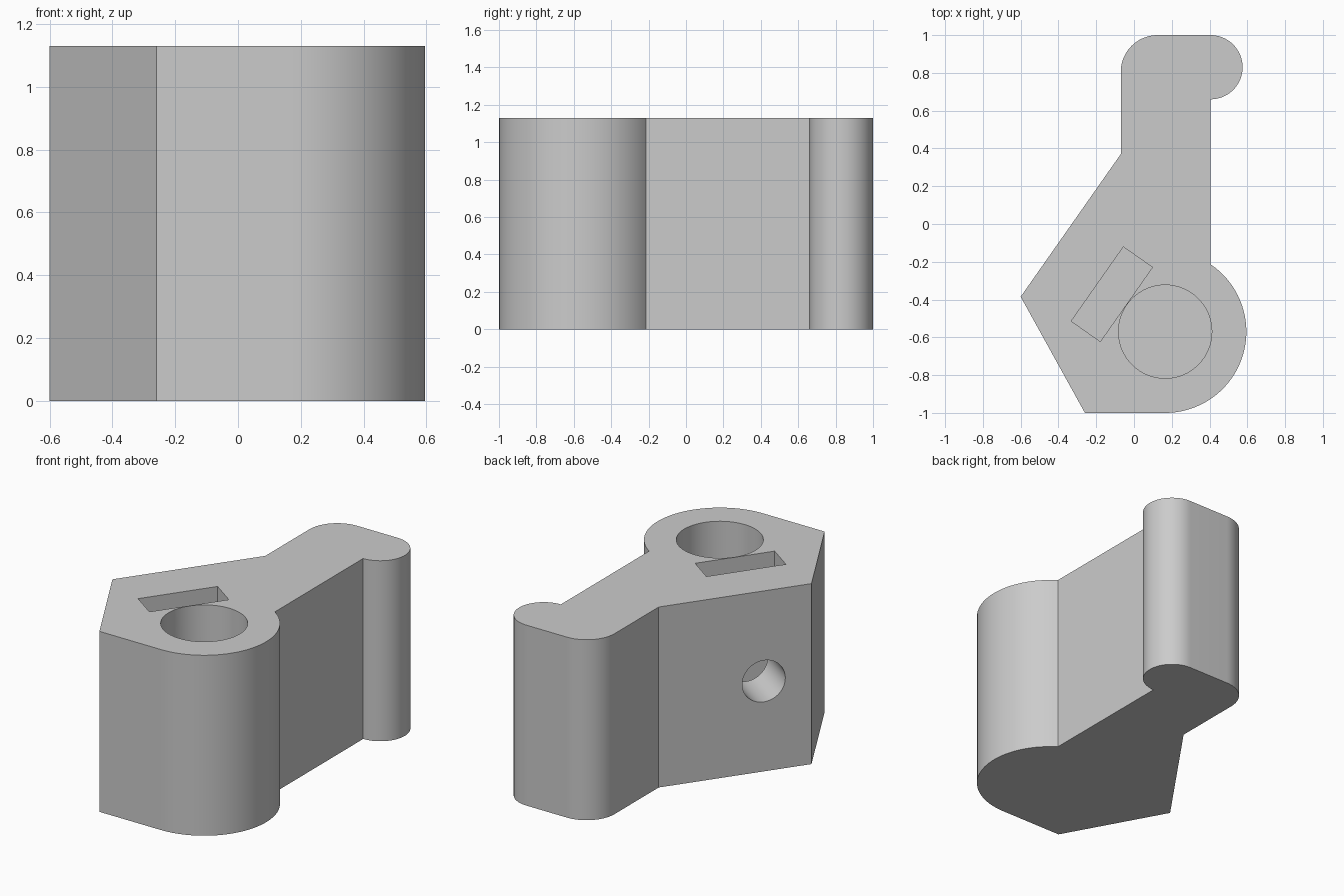
import bpy, bmesh
from math import cos, sin, radians, atan2, pi
from mathutils import Vector, Matrix

cube = bpy.data.objects.get("Cube")
if cube:
    bpy.data.objects.remove(cube, do_unlink=True)

HEIGHT = 1.13
BORE = Vector((0.165, -0.57))
EAR = Vector((-0.6, -0.385))      # outer corner of the slanted wall
NECK = Vector((-0.07, 0.37))      # where the slanted wall meets the arm

grey = bpy.data.materials.new("plain grey")
grey.use_nodes = True
colour = (0.6, 0.6, 0.6, 1)
grey.diffuse_color = colour
grey.node_tree.nodes["Principled BSDF"].inputs["Base Color"].default_value = colour


def arc(centre, radius, start, end, steps):
    angles = [radians(start + (end - start) * i / steps) for i in range(steps + 1)]
    return [(centre[0] + radius * cos(a), centre[1] + radius * sin(a)) for a in angles]


def extrude(name, outline, depth, matrix=Matrix()):
    """Solid prism from a counter-clockwise outline."""
    bm = bmesh.new()
    face = bm.faces.new([bm.verts.new((x, y, 0)) for x, y in outline])
    new = bmesh.ops.extrude_face_region(bm, geom=[face])["geom"]
    bmesh.ops.translate(bm, verts=[v for v in new if isinstance(v, bmesh.types.BMVert)],
                        vec=(0, 0, depth))
    bmesh.ops.recalc_face_normals(bm, faces=bm.faces)
    bm.transform(matrix)
    mesh = bpy.data.meshes.new(name)
    bm.to_mesh(mesh)
    bm.free()
    mesh.materials.append(grey)
    obj = bpy.data.objects.new(name, mesh)
    bpy.context.collection.objects.link(obj)
    return obj


# Lever body: round hub, slanted wall, straight arm and hooked tip
outline = [(-0.26, -1)]
outline += arc(BORE, 0.43, -90, 56, 40)
outline += arc((0.405, 0.83), 0.17, -90, 90, 40)
outline += arc((0.125, 0.805), 0.195, 90, 180, 24)
outline += [tuple(NECK), tuple(EAR)]
body = extrude("lever_body", outline, HEIGHT)

# Directions along and into the slanted wall
along = (NECK - EAR).normalized()
inward = Vector((along.y, -along.x))
wall_angle = atan2(along.y, along.x)

# Blind shaft bore, open at the top
bore = extrude("bore_cutter", arc((0, 0), 0.247, 0, 354.375, 63), HEIGHT,
               Matrix.Translation((BORE.x, BORE.y, 0.2)))

# Nut slot, parallel to the slanted wall
slot_centre = BORE - inward * 0.345
slot = extrude("slot_cutter", [(-0.24, -0.094), (0.24, -0.094), (0.24, 0.094), (-0.24, 0.094)],
               HEIGHT, Matrix.Translation((slot_centre.x, slot_centre.y, 0.32))
               @ Matrix.Rotation(wall_angle, 4, 'Z'))

# Screw hole from the slanted wall through the slot into the bore
start = BORE - inward * 0.9
aim = Vector((inward.x, inward.y, 0)).to_track_quat('Z', 'Y').to_matrix().to_4x4()
screw = extrude("screw_hole_cutter", arc((0, 0), 0.13, 0, 352.5, 47), 0.9,
                Matrix.Translation((start.x, start.y, HEIGHT / 2)) @ aim)

bpy.ops.object.select_all(action='DESELECT')
bpy.context.view_layer.objects.active = body
body.select_set(True)
for cutter in (bore, slot, screw):
    cutter.hide_render = True
    cut = body.modifiers.new(cutter.name, 'BOOLEAN')
    cut.operation = 'DIFFERENCE'
    cut.solver = 'EXACT'
    cut.object = cutter
    bpy.ops.object.modifier_apply(modifier=cut.name)
    bpy.data.objects.remove(cutter, do_unlink=True)

bpy.ops.object.shade_smooth_by_angle(angle=radians(30))
